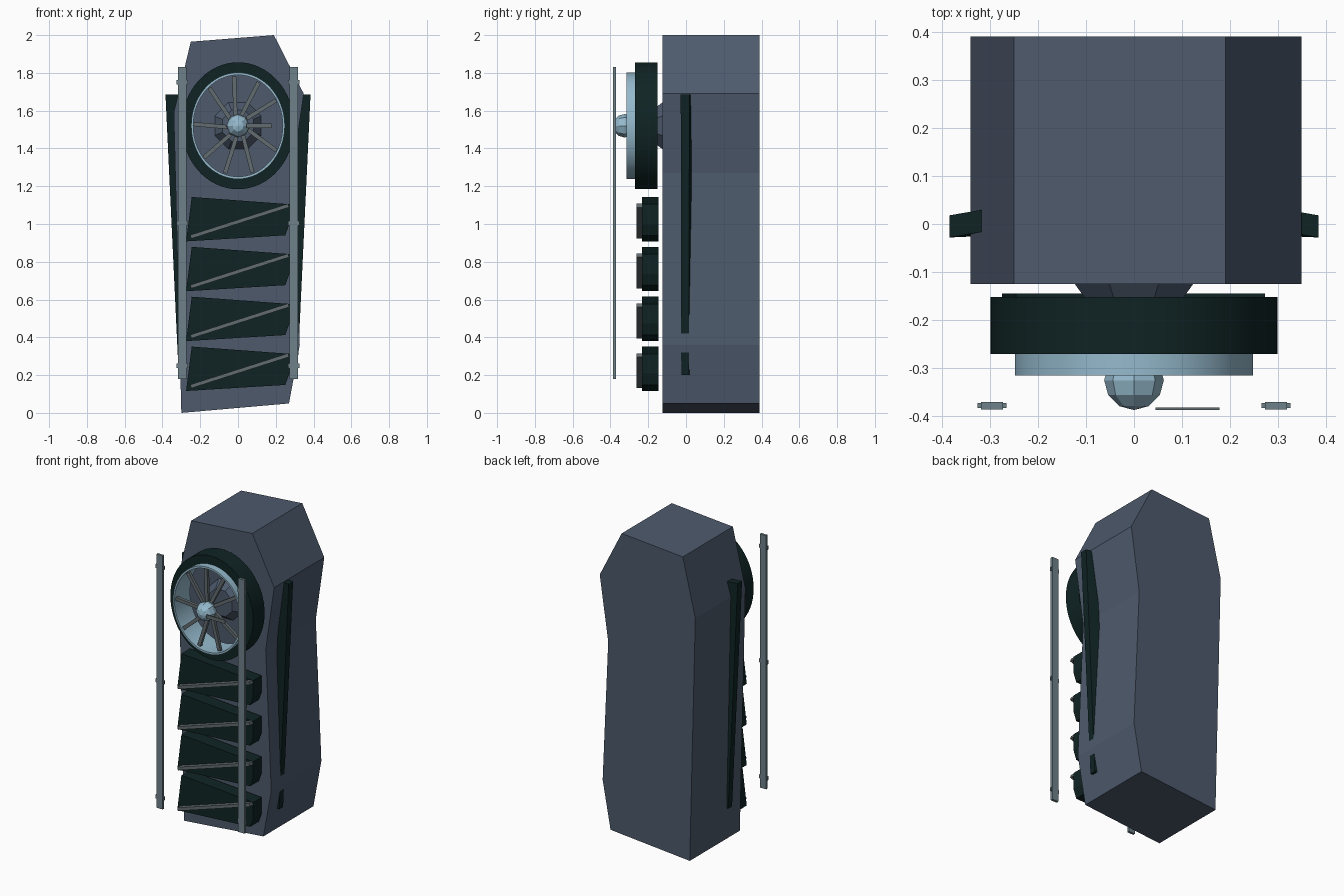
import bpy, bmesh, math
from mathutils import Vector, Matrix

cube = bpy.data.objects.get("Cube")
if cube:
    bpy.data.objects.remove(cube)


def material(name, rgb):
    m = bpy.data.materials.new(name)
    m.use_nodes = True
    m.diffuse_color = (*rgb, 1)
    m.node_tree.nodes["Principled BSDF"].inputs["Base Color"].default_value = (*rgb, 1)
    return m


SLATE = material("slate", (0.075, 0.102, 0.152))
DARK = material("dark_green_black", (0.005, 0.017, 0.017))
BLUE = material("pale_blue", (0.30, 0.49, 0.61))
STEEL = material("steel_grey", (0.155, 0.22, 0.25))
GREY = material("warm_grey", (0.125, 0.15, 0.16))


def finish(name, bm, mat, smooth=False):
    bmesh.ops.recalc_face_normals(bm, faces=bm.faces[:])
    mesh = bpy.data.meshes.new(name)
    bm.to_mesh(mesh)
    bm.free()
    mesh.materials.append(mat)
    ob = bpy.data.objects.new(name, mesh)
    bpy.context.collection.objects.link(ob)
    if smooth:
        bpy.ops.object.select_all(action='DESELECT')
        ob.select_set(True)
        bpy.context.view_layer.objects.active = ob
        bpy.ops.object.shade_smooth_by_angle(angle=math.radians(35))
    return ob


def add_prism(bm, outline, y0, y1):
    """Extrude an (x, z) outline from y0 to y1."""
    face = bm.faces.new([bm.verts.new((x, y0, z)) for x, z in outline])
    ext = bmesh.ops.extrude_face_region(bm, geom=[face])
    verts = [g for g in ext["geom"] if isinstance(g, bmesh.types.BMVert)]
    bmesh.ops.translate(bm, verts=verts, vec=(0, y1 - y0, 0))
    # extrude keeps the source face when it is isolated; make sure the start is capped
    if not face.is_valid:
        bmesh.ops.holes_fill(bm, edges=bm.edges[:], sides=0)


def prism(name, outline, y0, y1, mat):
    bm = bmesh.new()
    add_prism(bm, outline, y0, y1)
    return finish(name, bm, mat)


def strip(p, q, w):
    """Rectangle of width w running from p to q in the x-z plane."""
    p, q = Vector(p), Vector(q)
    d = (q - p).normalized()
    n = Vector((-d.y, d.x)) * w / 2
    return [p + n, q + n, q - n, p - n]


def ring(name, outer, inner, y0, y1, zc, mat, sides=64):
    """Oval tube around the y axis; outer and inner are (rx, rz)."""
    bm = bmesh.new()
    loops = []
    for i in range(sides):
        a = math.tau * i / sides
        loops.append([bm.verts.new((r[0] * math.cos(a), y, zc + r[1] * math.sin(a)))
                      for r, y in ((outer, y0), (outer, y1), (inner, y1), (inner, y0))])
    for i in range(sides):
        a, b = loops[i], loops[(i + 1) % sides]
        for j in range(4):
            k = (j + 1) % 4
            bm.faces.new((a[j], b[j], b[k], a[k]))
    return finish(name, bm, mat, True)


# Main body: lopsided outline with one pinched side
prism("body", [(-0.25, 1.965), (0.19, 2.0), (0.348, 1.69), (0.287, 1.27),
               (0.327, 0.36), (0.27, 0.05), (-0.30, 0.0), (-0.34, 1.59)],
      -0.125, 0.39, SLATE)

# Wheel: tyre, rim tube and mount behind it
ZC = 1.52
ring("tyre", (0.298, 0.336), (0.246, 0.281), -0.27, -0.152, ZC, DARK)
ring("rim", (0.248, 0.282), (0.237, 0.269), -0.315, -0.155, ZC, BLUE)
bm = bmesh.new()
bmesh.ops.create_cone(bm, cap_ends=True, segments=8, radius1=0.137, radius2=0.09, depth=0.06,
                      matrix=Matrix.Translation((0, -0.15, ZC)) @ Matrix.Rotation(math.pi / 2, 4, 'X')
                      @ Matrix.Rotation(math.pi / 8, 4, 'Z'))
finish("wheel_mount", bm, SLATE)

# Faceted hub
bm = bmesh.new()
bmesh.ops.create_uvsphere(bm, u_segments=8, v_segments=6, radius=0.062,
                          matrix=Matrix.Translation((0, -0.325, ZC)) @ Matrix.Rotation(math.pi / 2, 4, 'X'))
finish("hub", bm, BLUE)

# Slightly swept spokes, plus the loose one in front
bm = bmesh.new()
for deg in (95, 62, 31, -30, -71, -107, -140, 178, 130):
    a, b = math.radians(deg + 12), math.radians(deg)
    add_prism(bm, strip((0.045 * math.cos(a), ZC + 0.045 * math.sin(a)),
                        (0.235 * math.cos(b), ZC + 0.262 * math.sin(b)), 0.022), -0.305, -0.285)
finish("spokes", bm, GREY)
prism("front_spoke", strip((0.045, ZC), (0.178, ZC), 0.024), -0.387, -0.382, GREY)

# Four wedge slats, each with a diagonal rod
for i in range(4):
    dz = -0.264 * i
    prism(f"slat_{i + 1}", [(x, z + dz) for x, z in
          ((-0.245, 1.143), (0.272, 1.105), (0.272, 1.0), (0.25, 0.94), (-0.275, 0.908))],
          -0.232, -0.145, DARK)
    prism(f"slat_rod_{i + 1}", strip((-0.25, 0.932 + dz), (0.268, 1.098 + dz), 0.02),
          -0.263, -0.23, GREY)

for side, s in (("right", -1), ("left", 1)):
    # Upright bar with small tabs
    x = s * 0.295
    prism(f"{side}_bar", strip((x, 0.18), (x, 1.83), 0.046), -0.386, -0.370, STEEL)
    bm = bmesh.new()
    for z in (0.25, 1.005, 1.75):
        add_prism(bm, strip((x, z - 0.012), (x, z + 0.012), 0.06), -0.383, -0.372)
    finish(f"{side}_bar_tabs", bm, STEEL)

    # Tapered side fin, twisted a little and sunk into the body
    bm = bmesh.new()
    levels = []
    for z, xo, w in ((1.685, 0.384, 0.023), (0.2, 0.314, 0.02)):
        levels.append([bm.verts.new((s * (xo + dx), y, z)) for dx, y in
                       ((0, -0.005 - w), (0, -0.005 + w), (-0.07, 0.007 + w), (-0.07, 0.007 - w))])
    bm.faces.new(levels[0])
    bm.faces.new(levels[1])
    for j in range(4):
        k = (j + 1) % 4
        bm.faces.new((levels[0][j], levels[0][k], levels[1][k], levels[1][j]))
    finish(f"{side}_fin", bm, DARK)
